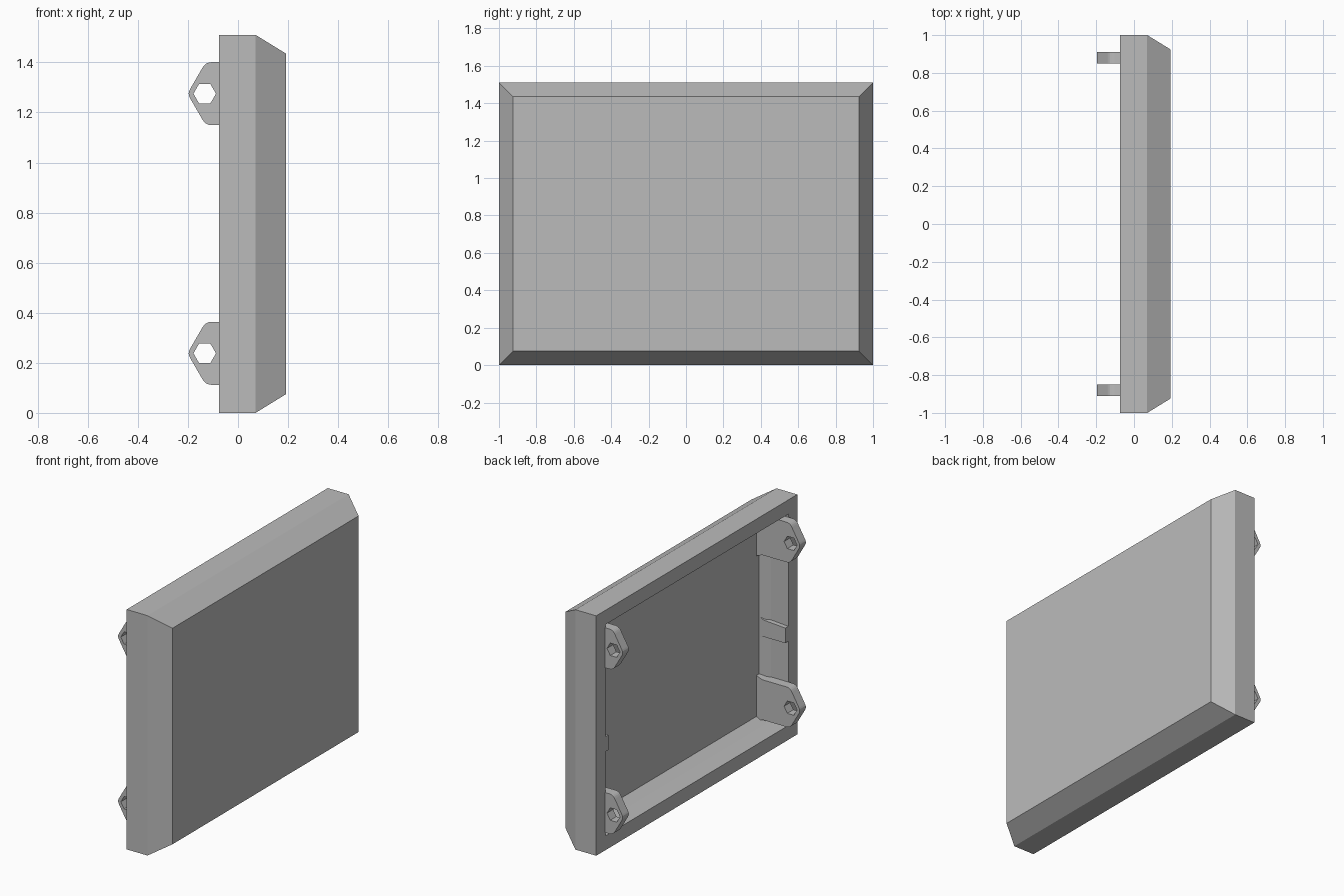
import bpy, bmesh
from math import cos, sin, pi
from mathutils import Vector

if "Cube" in bpy.data.objects:
    bpy.data.objects.remove(bpy.data.objects["Cube"])

HALF_Y, HEIGHT = 1.0, 1.51
BACK, FLOOR = -0.075, 0.105

grey = bpy.data.materials.new("plain_grey")
grey.use_nodes = True
colour = (0.5, 0.5, 0.5, 1)
grey.diffuse_color = colour
grey.node_tree.nodes["Principled BSDF"].inputs["Base Color"].default_value = colour


def finish(bm, name):
    bmesh.ops.recalc_face_normals(bm, faces=bm.faces[:])
    mesh = bpy.data.meshes.new(name)
    bm.to_mesh(mesh)
    bm.free()
    mesh.materials.append(grey)
    obj = bpy.data.objects.new(name, mesh)
    bpy.context.collection.objects.link(obj)
    return obj


def rounded(points, radii, steps=4):
    """Round the corners of a closed 2D outline with short curves."""
    out = []
    for i, (p, r) in enumerate(zip(points, radii)):
        p = Vector(p)
        if r == 0:
            out.append(p)
            continue
        a = p + (Vector(points[i - 1]) - p).normalized() * r
        b = p + (Vector(points[(i + 1) % len(points)]) - p).normalized() * r
        for s in range(steps + 1):
            t = s / steps
            out.append(a * (1 - t) ** 2 + p * 2 * t * (1 - t) + b * t * t)
    return out


def plate(name, loops, y0, y1):
    """Extrude x-z outlines along y; later loops become holes."""
    bm = bmesh.new()
    edges = []
    for loop in loops:
        vs = [bm.verts.new((x, y0, z)) for x, z in loop]
        edges += [bm.edges.new((vs[i - 1], vs[i])) for i in range(len(vs))]
    bmesh.ops.triangle_fill(bm, use_beauty=True, edges=edges)
    bmesh.ops.dissolve_limit(bm, angle_limit=0.01, verts=[], edges=bm.edges[:])
    ext = bmesh.ops.extrude_face_region(bm, geom=bm.faces[:], use_keep_orig=True)
    moved = [g for g in ext["geom"] if isinstance(g, bmesh.types.BMVert)]
    bmesh.ops.translate(bm, verts=moved, vec=(0, y1 - y0, 0))
    return finish(bm, name)


# Hollow cover: rectangular rings from cavity floor, over the rim, to the front face
bm = bmesh.new()
rings = []
for inset, x in [(0.122, FLOOR), (0.09, 0.046), (0.09, BACK),
                 (0, BACK), (0, 0.07), (0.075, 0.192)]:
    y, lo, hi = HALF_Y - inset, inset, HEIGHT - inset
    rings.append([bm.verts.new((x, *c)) for c in
                  [(-y, lo), (y, lo), (y, hi), (-y, hi)]])
for a, b in zip(rings, rings[1:]):
    for i in range(4):
        bm.faces.new((a[i - 1], a[i], b[i], b[i - 1]))
bm.faces.new(rings[0])
bm.faces.new(rings[-1])
finish(bm, "cover_shell")

# Mounting lugs with hexagonal holes, flared where they meet the cavity floor
for side, sign in (("left", 1), ("right", -1)):
    for level, zc in (("lower", 0.238), ("upper", 1.275)):
        h = 0.126
        outline = [(FLOOR + 0.01, -h - 0.02), (FLOOR - 0.01, -h - 0.012),
                   (FLOOR - 0.04, -h), (-0.129, -h), (-0.202, 0),
                   (-0.129, h), (FLOOR - 0.04, h), (FLOOR - 0.01, h + 0.012),
                   (FLOOR + 0.01, h + 0.02)]
        outline = rounded(outline, [0, 0, 0, 0.025, 0.02, 0.025, 0, 0, 0])
        hole = [(-0.133 + 0.045 * cos(k * pi / 3), 0.045 * sin(k * pi / 3))
                for k in range(6)]
        loops = [[(x, z + zc) for x, z in loop] for loop in (outline, hole)]
        plate(f"{level}_lug_{side}", loops, sign * 0.85, sign * 0.911)

    # Small catch on the inside of each end wall
    z0, z1 = 0.62, 0.715
    catch = [(BACK, z0), (FLOOR - 0.03, z0), (FLOOR + 0.01, z0 - 0.02),
             (FLOOR + 0.01, z1 + 0.03), (FLOOR - 0.03, z1 + 0.01), (BACK, z1)]
    plate(f"wall_catch_{side}", [catch], sign * 0.88, sign * 0.915)
